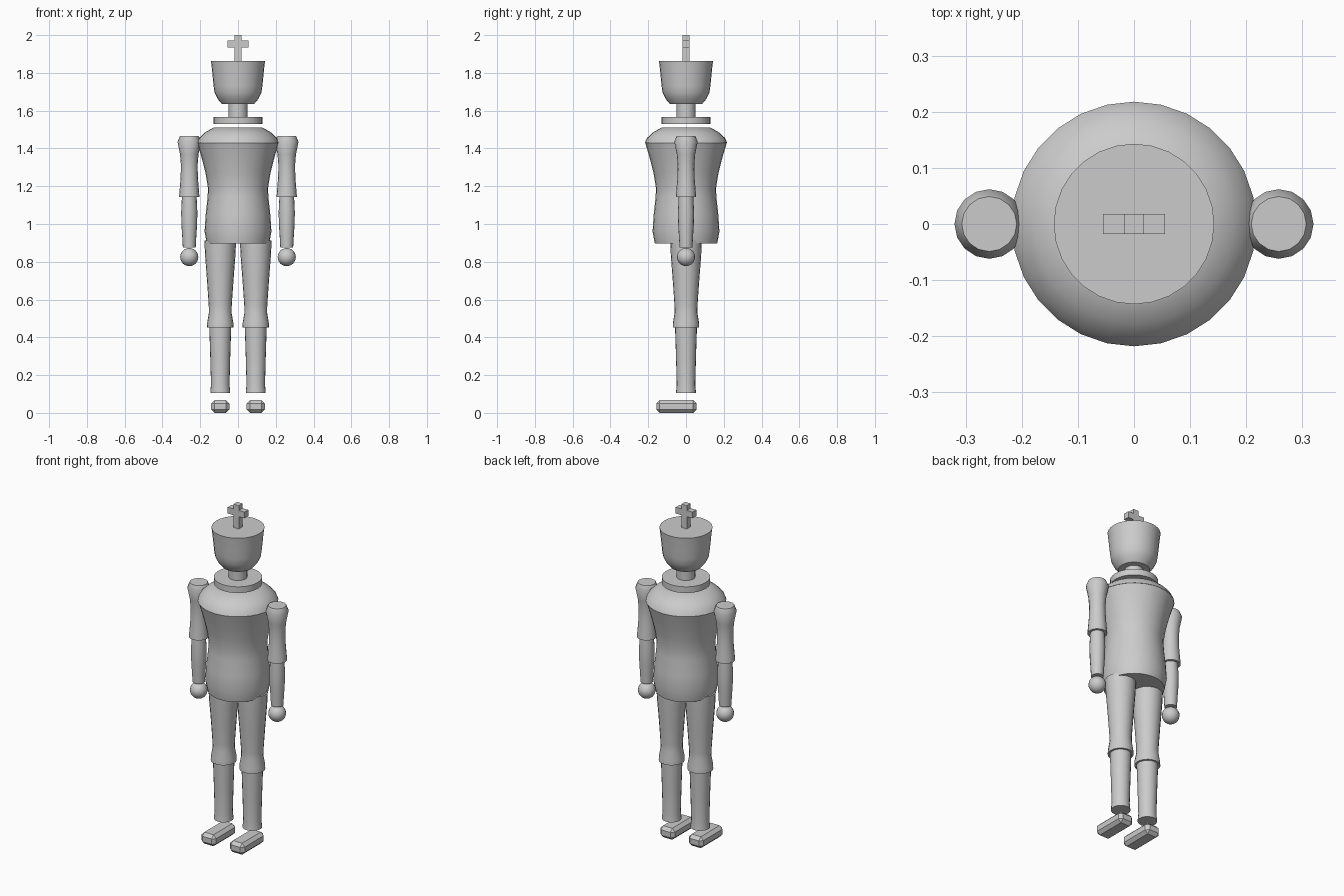
import bpy, bmesh
from math import radians, sin, cos, pi

if "Cube" in bpy.data.objects:
    bpy.data.objects.remove(bpy.data.objects["Cube"])


def finish(name, bm, smooth=True):
    bmesh.ops.recalc_face_normals(bm, faces=bm.faces)
    mesh = bpy.data.meshes.new(name)
    bm.to_mesh(mesh)
    bm.free()
    ob = bpy.data.objects.new(name, mesh)
    bpy.context.collection.objects.link(ob)
    bpy.ops.object.select_all(action='DESELECT')
    ob.select_set(True)
    bpy.context.view_layer.objects.active = ob
    if smooth:
        bpy.ops.object.shade_smooth_by_angle(angle=radians(35))
    return ob


def lathe(name, profile, x=0, sides=28):
    """Closed turned part from (radius, z) pairs."""
    bm = bmesh.new()
    rings = [[bm.verts.new((x + r * sin(2 * pi * i / sides), r * cos(2 * pi * i / sides), z))
              for i in range(sides)] for r, z in profile]
    for a, b in zip(rings, rings[1:]):
        for i in range(sides):
            j = (i + 1) % sides
            bm.faces.new((a[i], a[j], b[j], b[i]))
    bm.faces.new(rings[0])
    bm.faces.new(rings[-1])
    return finish(name, bm)


def box(name, lo, hi, bevel=0):
    bm = bmesh.new()
    bmesh.ops.create_cube(bm, size=1)
    for v in bm.verts:
        v.co = [(a + b) / 2 + c * (b - a) for a, b, c in zip(lo, hi, v.co)]
    if bevel:
        bmesh.ops.bevel(bm, geom=bm.edges[:], offset=bevel, segments=1,
                        affect='EDGES', profile=0.5)
    return finish(name, bm, smooth=False)


# Crown cross
box("cross_post", (-0.018, -0.018, 1.85), (0.018, 0.018, 2.0))
for side, s in (("left", 1), ("right", -1)):
    xs = sorted((0.018 * s, 0.055 * s))
    box(f"cross_arm_{side}", (xs[0], -0.018, 1.935), (xs[1], 0.018, 1.972))

# Head, neck and collar
lathe("head", [(0.085, 1.635), (0.108, 1.662), (0.124, 1.695), (0.129, 1.73),
               (0.134, 1.78), (0.138, 1.82), (0.143, 1.862)])
lathe("neck", [(0.05, 1.56), (0.05, 1.64)])
lathe("collar", [(0.13, 1.53), (0.13, 1.567)])

# Torso with sloping shoulders
lathe("torso", [(0.165, 0.897), (0.177, 0.96), (0.171, 1.05), (0.161, 1.14), (0.159, 1.19),
                (0.172, 1.27), (0.195, 1.36), (0.216, 1.43)])
lathe("shoulders", [(0.218, 1.43), (0.207, 1.455), (0.178, 1.483), (0.13, 1.51)])

for side, s in (("left", 1), ("right", -1)):
    # Arms
    ax = 0.258 * s
    lathe(f"upper_arm_{side}", [(0.054, 1.143), (0.051, 1.18), (0.046, 1.24), (0.044, 1.31),
                                (0.049, 1.37), (0.062, 1.435), (0.049, 1.467)], ax, 16)
    lathe(f"forearm_{side}", [(0.034, 0.875), (0.037, 0.93), (0.041, 0.99),
                              (0.043, 1.06), (0.039, 1.143)], ax, 16)
    bm = bmesh.new()
    bmesh.ops.create_uvsphere(bm, u_segments=16, v_segments=12, radius=0.048)
    bmesh.ops.translate(bm, vec=(ax, 0, 0.825), verts=bm.verts)
    finish(f"hand_{side}", bm)

    # Legs
    lx = 0.094 * s
    lathe(f"thigh_{side}", [(0.070, 0.452), (0.069, 0.478), (0.060, 0.53), (0.061, 0.57),
                            (0.070, 0.70), (0.080, 0.83), (0.084, 0.912)], lx, 20)
    lathe(f"shin_{side}", [(0.053, 0.105), (0.049, 0.15), (0.053, 0.30), (0.058, 0.452)], lx, 20)
    box(f"foot_{side}", (lx - 0.048, -0.157, 0.0), (lx + 0.048, 0.056, 0.068), 0.018)
